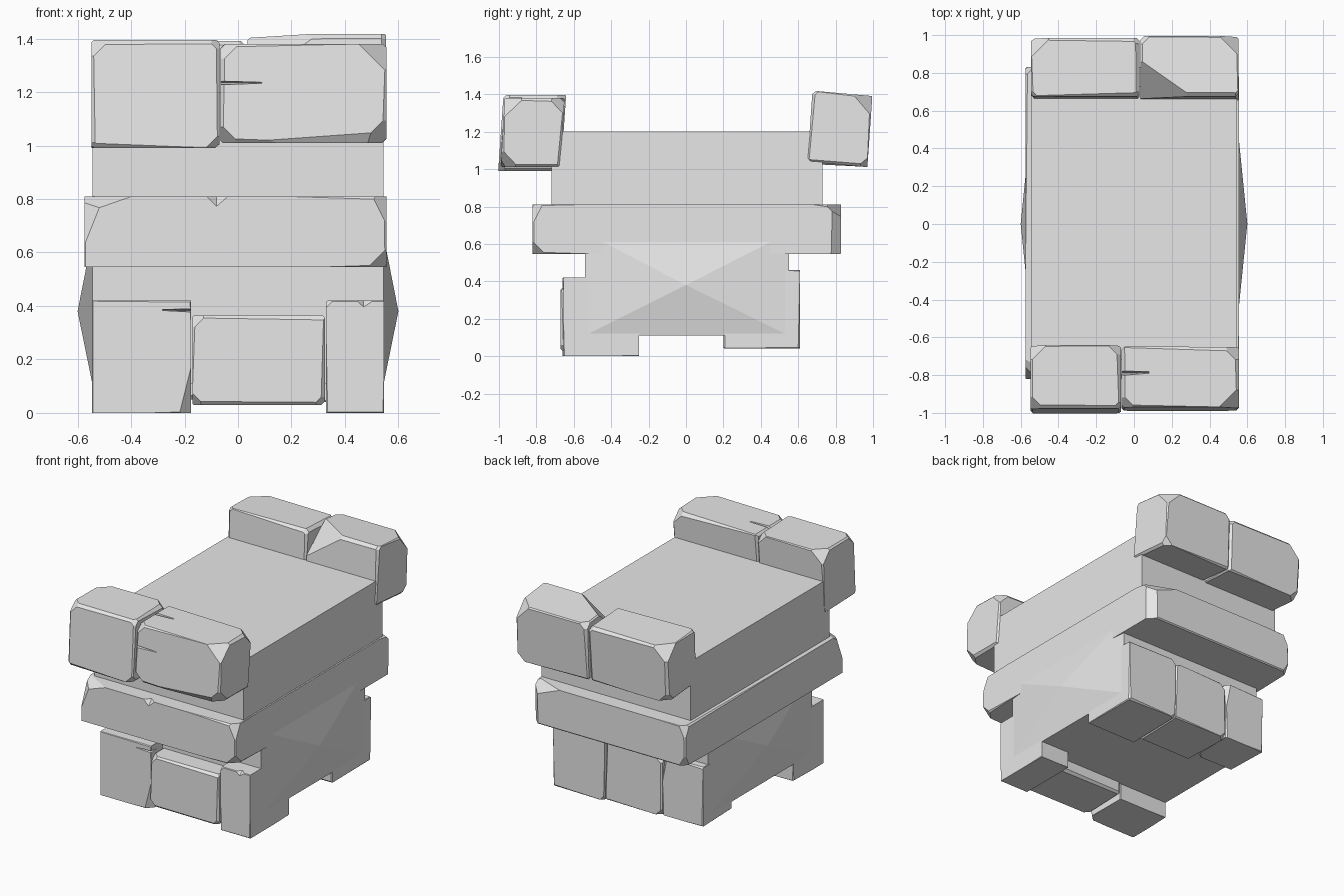
import bpy
import bmesh
import random
from mathutils import Vector

if "Cube" in bpy.data.objects:
    bpy.data.objects.remove(bpy.data.objects["Cube"], do_unlink=True)

rng = random.Random(4)

# Plain grey stone
grey = bpy.data.materials.new("grey_stone")
grey.use_nodes = True
grey.diffuse_color = (0.8, 0.8, 0.8, 1)
grey.node_tree.nodes["Principled BSDF"].inputs["Base Color"].default_value = (0.8, 0.8, 0.8, 1)


def box_mesh(x, y, z):
    bm = bmesh.new()
    bmesh.ops.create_cube(bm, size=1)
    lo, hi = Vector((x[0], y[0], z[0])), Vector((x[1], y[1], z[1]))
    for v in bm.verts:
        v.co = Vector([lo[i] + (v.co[i] + 0.5) * (hi[i] - lo[i]) for i in range(3)])
    return bm


def finish(bm, name):
    bmesh.ops.recalc_face_normals(bm, faces=bm.faces[:])
    mesh = bpy.data.meshes.new(name)
    bm.to_mesh(mesh)
    bm.free()
    mesh.materials.append(grey)
    obj = bpy.data.objects.new(name, mesh)
    bpy.context.collection.objects.link(obj)
    return obj


def chip(bm, direction, depth):
    """Slice off whatever sticks out furthest along a direction."""
    n = Vector(direction).normalized()
    top = max(v.co.dot(n) for v in bm.verts)
    cut = bmesh.ops.bisect_plane(bm, geom=bm.verts[:] + bm.edges[:] + bm.faces[:],
                                 plane_co=n * (top - depth), plane_no=n, clear_outer=True)
    rim = [e for e in cut["geom_cut"] if isinstance(e, bmesh.types.BMEdge)]
    if len(rim) > 2:
        bmesh.ops.contextual_create(bm, geom=rim)


EDGES = [(a, b, 0) for a in (-1, 1) for b in (-1, 1)]
EDGES += [(a, 0, b) for a, b, _ in EDGES[:4]] + [(0, a, b) for a, b, _ in EDGES[:4]]


def stone(name, x, y, z, wear=0.012, chips=(), lean=0, tilt=0):
    """Worn block: uneven chamfers on its edges, then larger corner chips."""
    bm = box_mesh(x, y, z)
    for direction, depth in chips:
        chip(bm, direction, depth)
    for e in EDGES:
        if wear:
            chip(bm, [c + rng.uniform(-0.04, 0.04) for c in e], wear * rng.uniform(0.5, 1.4))
    yc, zc = sum(y) / 2, sum(z) / 2
    for v in bm.verts:
        dy, dz = v.co.y - yc, v.co.z - zc
        v.co.y += lean * dz
        v.co.z += tilt * dy
    return finish(bm, name)


def crack(obj, tip, mouth):
    """Cut a thin wedge: 'mouth' holds the open end's corners, 'tip' its point."""
    bm = bmesh.new()
    for p in mouth + [tip]:
        bm.verts.new(p)
    bmesh.ops.convex_hull(bm, input=bm.verts[:])
    cutter = finish(bm, "crack_cutter")
    cutter.hide_render = True
    mod = obj.modifiers.new("crack", "BOOLEAN")
    mod.operation, mod.solver, mod.object = "DIFFERENCE", "EXACT", cutter
    bpy.context.view_layer.objects.active = obj
    bpy.ops.object.modifier_apply(modifier=mod.name)
    bpy.data.objects.remove(cutter, do_unlink=True)


# Lower core, its two long sides swelling to a point
bm = box_mesh((-0.545, 0.545), (-0.54, 0.55), (0.11, 0.66))
bm.faces.ensure_lookup_table()
for f in [f for f in bm.faces if abs(f.calc_center_median().x) > 0.5]:
    s = 1 if f.calc_center_median().x > 0 else -1
    for v in bmesh.ops.poke(bm, faces=[f])["verts"]:
        v.co = (0.6 * s, 0, 0.38)
finish(bm, "lower_core")

# Upper core
finish(box_mesh((-0.545, 0.545), (-0.72, 0.73), (0.7, 1.2)), "upper_core")

# Projecting slab
slab = stone("slab", (-0.575, 0.555), (-0.82, 0.83), (0.545, 0.81), 0.006, [
    ((-1, -1, 0.4), 0.05), ((-0.35, -0.6, 1), 0.03), ((1, -1, 0.5), 0.035),
    ((1, -1, -1), 0.04), ((0.5, 0.15, 1), 0.02), ((0.4, 1, 1), 0.045),
    ((1, 1, 0), 0.03), ((-1, 1, 0.5), 0.03), ((-1, 1, -0.6), 0.03)])
crack(slab, (-0.08, -0.77, 0.83),
      [(-0.15, -0.84, 0.82), (-0.08, -0.84, 0.75), (0.0, -0.84, 0.82)])

# Battlement stones, front pair and back pair
stone("front_battlement_right", (-0.548, -0.07), (-0.99, -0.655), (0.99, 1.395), 0.01, [
    ((-1, -1, 1), 0.04), ((1, -1, 1), 0.025), ((1, -1, -1), 0.03),
    ((-1, 1, 1), 0.05), ((1, 1, 1), 0.04), ((-1, -1, -1), 0.02)], lean=0.07)
front_left = stone("front_battlement_left", (-0.065, 0.555), (-0.98, -0.66), (1.01, 1.38), 0.013, [
    ((1, -1, 1), 0.06), ((1, -1, -1), 0.055), ((0.05, -1, -0.7), 0.02),
    ((1, 1, 1), 0.05), ((-1, -1, 1), 0.04), ((-1, -1, -1), 0.04)], lean=0.06)
crack(front_left, (0.12, -0.97, 1.235),
      [(-0.08, -1.02, 1.245), (-0.08, -1.02, 1.222), (-0.08, -0.9, 1.235)])
crack(front_left, (0.12, -0.785, 1.37),
      [(-0.08, -0.81, 1.42), (-0.08, -0.77, 1.42), (-0.08, -0.79, 1.31)])
stone("back_battlement_right", (-0.545, 0.03), (0.665, 0.975), (1.02, 1.385), 0.011, [
    ((-1, 1, 1), 0.06), ((-1, 1, -1), 0.04), ((1, 1, 1), 0.03),
    ((-1, -1, 1), 0.02), ((1, -1, 1), 0.025)], lean=0.06, tilt=-0.05)
stone("back_battlement_left", (0.035, 0.553), (0.663, 0.983), (1.025, 1.405), 0.011, [
    ((-0.7, -1, 1), 0.12), ((1, 1, 1), 0.06), ((1, 1, -1), 0.03),
    ((-1, 1, 1), 0.03), ((1, -1, 1), 0.02)], lean=0.07, tilt=-0.09)

# Foot stones, front row
foot_right = stone("front_foot_right", (-0.547, -0.175), (-0.66, -0.34), (0, 0.42), 0.003,
                   [((1, -1, -0.25), 0.03)])
crack(foot_right, (-0.31, -0.655, 0.385),
      [(-0.17, -0.68, 0.392), (-0.17, -0.68, 0.375), (-0.17, -0.6, 0.383)])
stone("front_foot_middle", (-0.17, 0.325), (-0.67, -0.33), (0.03, 0.365), 0.009, [
    ((-1, -1, 1), 0.03), ((-1, -1, -1), 0.025), ((1, -1, -1), 0.025)])
foot_left = stone("front_foot_left", (0.33, 0.547), (-0.655, -0.25), (0, 0.42), 0.003,
                  [((-1, -1, 1), 0.015)])
crack(foot_left, (0.47, -0.61, 0.43),
      [(0.42, -0.67, 0.43), (0.47, -0.67, 0.385), (0.54, -0.67, 0.43)])

# Foot stones, back row
stone("back_foot_left", (0.17, 0.547), (0.2, 0.61), (0.04, 0.46), 0.006,
      [((-1, 1, 1), 0.02), ((-1, 1, -1), 0.02)])
stone("back_foot_middle", (-0.245, 0.165), (0.24, 0.605), (0.05, 0.44), 0.009,
      [((1, 1, 1), 0.02), ((-1, 1, -1), 0.025), ((-1, 1, 1), 0.03)])
stone("back_foot_right", (-0.547, -0.25), (0.3, 0.605), (0.06, 0.45), 0.005,
      [((1, 1, 0.2), 0.025), ((1, -1, -1), 0.03)])
